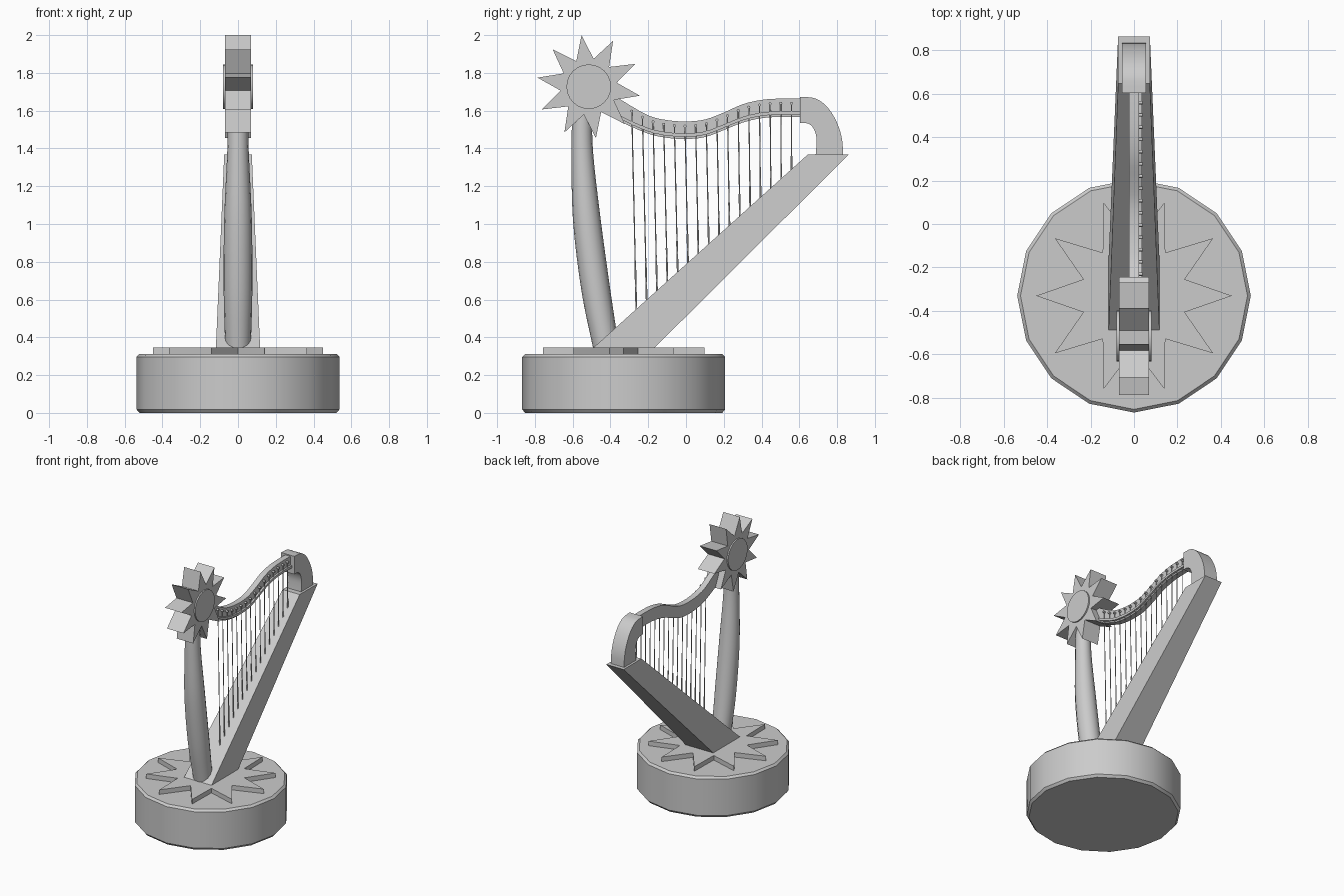
import bpy, bmesh, math
from mathutils import Vector

if "Cube" in bpy.data.objects:
    bpy.data.objects.remove(bpy.data.objects["Cube"])


def loft(name, rings, smooth=None):
    """Skin a list of equal-length closed rings and cap both ends."""
    bm = bmesh.new()
    vs = [[bm.verts.new(p) for p in r] for r in rings]
    n = len(rings[0])
    for a, b in zip(vs, vs[1:]):
        for i in range(n):
            j = (i + 1) % n
            bm.faces.new((a[i], a[j], b[j], b[i]))
    bm.faces.new(vs[0])
    bm.faces.new(vs[-1])
    bmesh.ops.recalc_face_normals(bm, faces=bm.faces)
    me = bpy.data.meshes.new(name)
    bm.to_mesh(me)
    bm.free()
    ob = bpy.data.objects.new(name, me)
    bpy.context.collection.objects.link(ob)
    if smooth:
        bpy.ops.object.select_all(action='DESELECT')
        ob.select_set(True)
        bpy.context.view_layer.objects.active = ob
        bpy.ops.object.shade_smooth_by_angle(angle=math.radians(smooth))
    return ob


def spline(pts, steps=4):
    """Smooth (Catmull-Rom) resampling of a list of tuples."""
    P = [Vector(p) for p in pts]
    P = [2 * P[0] - P[1]] + P + [2 * P[-1] - P[-2]]
    out = []
    for a, b, c, d in zip(P, P[1:], P[2:], P[3:]):
        for k in range(steps):
            t = k / steps
            out.append(0.5 * (2 * b + (c - a) * t + (2 * a - 5 * b + 4 * c - d) * t**2
                              + (3 * b - a - 3 * c + d) * t**3))
    return out + [P[-2]]


def star(r_out, r_in, offset):
    return [((r_out if i % 2 == 0 else r_in) * math.cos(offset + i * math.pi / 10),
             (r_out if i % 2 == 0 else r_in) * math.sin(offset + i * math.pi / 10))
            for i in range(20)]


def circle(r, n):
    return [(r * math.cos(2 * math.pi * i / n), r * math.sin(2 * math.pi * i / n)) for i in range(n)]


def side_prism(name, shape, cy, cz, x0, x1, smooth=None):
    return loft(name, [[(x, cy + u, cz + v) for u, v in shape] for x in (x0, x1)], smooth)


def strip(name, pairs, x0, x1):
    """Rectangular bar following (upper y, z, lower y, z) pairs."""
    return loft(name, [[(x0, a, b), (x1, a, b), (x1, c, d), (x0, c, d)]
                       for a, b, c, d in pairs], 35)


def rod(name, a, b, r, n=6):
    a, b = Vector(a), Vector(b)
    q = (b - a).to_track_quat('Z', 'Y')
    return loft(name, [[p + q @ Vector((u, v, 0)) for u, v in circle(r, n)] for p in (a, b)], 61)


# Round base with bevelled rims, and the raised star on it
BY = -0.33
loft("base", [[(u, BY + v, z) for u, v in circle(r, 16)]
              for r, z in ((0.522, 0), (0.537, 0.018), (0.537, 0.297), (0.522, 0.312))], 30)
loft("base_star", [[(u, BY + v, z) for u, v in star(0.45, 0.245, 0)] for z in (0.3, 0.347)])

# Curved, slightly swelling pillar
rings = []
path = spline([(-0.425, 0.355, 0.068), (-0.478, 0.655, 0.076), (-0.526, 1.03, 0.073),
               (-0.549, 1.38, 0.057), (-0.55, 1.62, 0.052)])
for i, p in enumerate(path):
    a, b = path[max(i - 1, 0)], path[min(i + 1, len(path) - 1)]
    t = Vector((0, b[0] - a[0], b[1] - a[1])).normalized()
    side = Vector((0, t.z, -t.y))
    rings.append([Vector((u, p[0], p[1])) + side * v for u, v in circle(p[2], 16)])
loft("pillar", rings, 40)

# Star finial with a disc through it
side_prism("finial_star", star(0.275, 0.15, math.radians(26)), -0.515, 1.727, -0.07, 0.07)
side_prism("finial_disc", circle(0.118, 24), -0.515, 1.727, -0.08, 0.08, 30)

# Tapered slanting soundbox
loft("soundbox", [[(-w, y0, z), (w, y0, z), (w, y1, z), (-w, y1, z)]
                  for w, y0, y1, z in ((0.117, -0.49, -0.166, 0.345),
                                       (0.073, 0.645, 0.862, 1.368))])

# S-shaped neck: y, upper z, lower z
neck = spline([(-0.42, 1.71, 1.6), (-0.34, 1.655, 1.54), (-0.2, 1.575, 1.478), (-0.1, 1.55, 1.456),
               (0, 1.543, 1.45), (0.1, 1.553, 1.46), (0.2, 1.59, 1.497), (0.3, 1.634, 1.537),
               (0.4, 1.657, 1.56), (0.5, 1.664, 1.567), (0.62, 1.664, 1.567)], 3)
strip("neck", [(y, a, y, b) for y, a, b in neck], -0.022, 0.022)
strip("string_rail", [(y, b + 0.03, y, b + 0.012) for y, a, b in neck], 0.015, 0.036)

# Shoulder bend joining neck and soundbox
bend = spline([(0.603, 1.673, 0.603, 1.535), (0.685, 1.665, 0.645, 1.532),
               (0.75, 1.617, 0.675, 1.507), (0.8, 1.535, 0.69, 1.46),
               (0.826, 1.45, 0.69, 1.41), (0.832, 1.36, 0.686, 1.36)], 3)
strip("shoulder", bend, -0.056, 0.056)

# Strings with tuning pins on the neck and sleeves at the soundbox
COUNT = 16
for i in range(COUNT):
    f = i / (COUNT - 1)
    yt, yb = -0.287 + 0.845 * f, -0.263 + 0.822 * f
    top = min(neck, key=lambda p: abs(p[0] - yt))
    k = neck.index(top)
    other = neck[k + 1] if yt > top[0] else neck[k - 1]
    p = top.lerp(other, (yt - top[0]) / (other[0] - top[0]))
    zt, zb = p[1] - 0.025, 0.345 + 0.901 * (yb + 0.49)
    a, b = Vector((0.03, yt, zt)), Vector((0.03, yb, zb - 0.01))
    rod(f"string_{i + 1}", a, b, 0.0032, 5)
    rod(f"string_sleeve_{i + 1}", b.lerp(a, 0.22), b, 0.0048, 5)
    rod(f"tuning_pin_{i + 1}", (0.015, yt, zt), (0.04, yt, zt), 0.008, 8)
